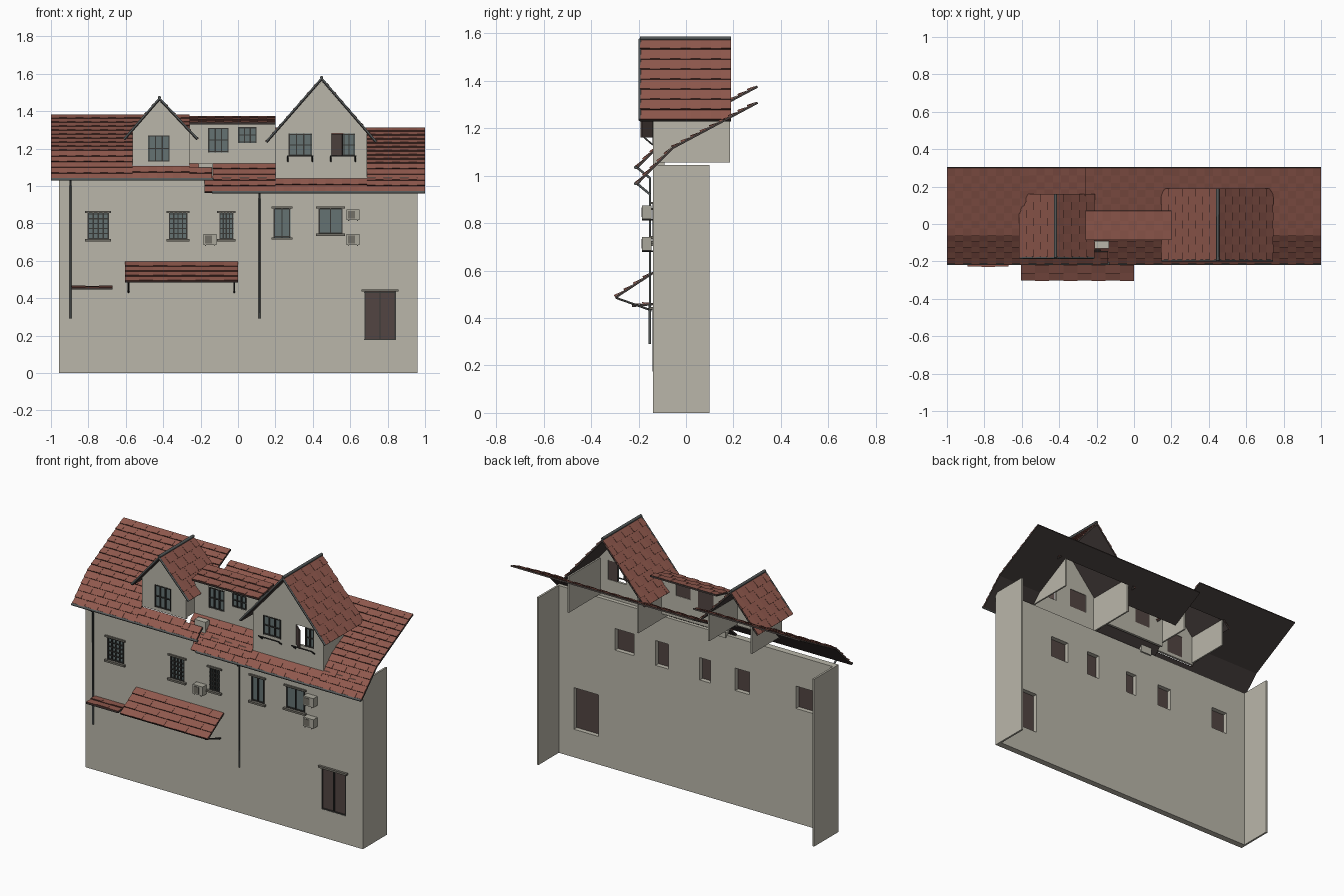
import bpy, bmesh
from mathutils import Vector as V

if "Cube" in bpy.data.objects:
    bpy.data.objects.remove(bpy.data.objects["Cube"])


def material(name, r, g, b):
    m = bpy.data.materials.new(name)
    m.use_nodes = True
    m.diffuse_color = (r, g, b, 1)
    m.node_tree.nodes["Principled BSDF"].inputs["Base Color"].default_value = (r, g, b, 1)
    return m


PLASTER = material("plaster", .49, .47, .40)
TILE = material("roof tile", .28, .10, .075)
TILE_EDGE = material("tile edge", .09, .035, .028)
UNDERSIDE = material("roof underside", .055, .043, .04)
GLASS = material("window glass", .13, .17, .17)
METAL = material("dark metal", .04, .04, .037)
STONE = material("sill stone", .17, .16, .135)
WOOD = material("brown wood", .085, .06, .055)
GUTTER = material("gutter grey", .09, .10, .10)
UNIT = material("unit beige", .40, .39, .33)


def finish(name, bm, *mats):
    mesh = bpy.data.meshes.new(name)
    bm.to_mesh(mesh)
    bm.free()
    for m in mats:
        mesh.materials.append(m)
    ob = bpy.data.objects.new(name, mesh)
    bpy.context.collection.objects.link(ob)
    return ob


def add_box(bm, x0, x1, y0, y1, z0, z1):
    vs = bmesh.ops.create_cube(bm, size=1)["verts"]
    for v in vs:
        v.co = (x1 if v.co.x > 0 else x0, y1 if v.co.y > 0 else y0, z1 if v.co.z > 0 else z0)


def box(name, mat, *dims):
    bm = bmesh.new()
    add_box(bm, *dims)
    return finish(name, bm, mat)


def rod(name, mat, points, radius):
    curve = bpy.data.curves.new(name, "CURVE")
    curve.dimensions = "3D"
    curve.bevel_depth = radius
    curve.bevel_resolution = 1
    curve.use_fill_caps = True
    spline = curve.splines.new("POLY")
    spline.points.add(len(points) - 1)
    for p, co in zip(spline.points, points):
        p.co = (*co, 1)
    curve.materials.append(mat)
    ob = bpy.data.objects.new(name, curve)
    bpy.context.collection.objects.link(ob)


def wall(name, x0, x1, z0, z1, y, depth, holes, apex=None):
    """Upright panel with rectangular openings and an optional gable point."""
    xs = sorted({x0, x1, *(x for h in holes for x in h[:2])})
    zs = sorted({z0, z1, *(z for h in holes for z in h[2:4])})
    bm = bmesh.new()
    grid = {(x, z): bm.verts.new((x, y, z)) for x in xs for z in zs}
    for a, b in zip(xs, xs[1:]):
        for c, d in zip(zs, zs[1:]):
            mx, mz = (a + b) / 2, (c + d) / 2
            if not any(h[0] < mx < h[1] and h[2] < mz < h[3] for h in holes):
                bm.faces.new([grid[k] for k in ((a, c), (b, c), (b, d), (a, d))])
    if apex:
        bm.faces.new([grid[x, z1] for x in xs] + [bm.verts.new((apex[0], y, apex[1]))])
    out = bmesh.ops.extrude_face_region(bm, geom=bm.faces[:], use_keep_orig=True)["geom"]
    for v in out:
        if isinstance(v, bmesh.types.BMVert):
            v.co.y += depth
    bmesh.ops.recalc_face_normals(bm, faces=bm.faces[:])
    finish(name, bm, PLASTER)


def tiled(name, origin, u, v, pitch=.045, width=.045):
    """Sloping slab covered in overlapping tiles; u runs along the eave, v up the slope."""
    o, u, v = V(origin), V(u), V(v)
    n = u.cross(v).normalized()
    bm = bmesh.new()
    quad = [o, o + u, o + u + v, o + v]
    top = [bm.verts.new(p) for p in quad]
    low = [bm.verts.new(p - n * .009) for p in quad]
    faces = [bm.faces.new(low[::-1])]
    faces += [bm.faces.new((low[i], low[(i + 1) % 4], top[(i + 1) % 4], top[i])) for i in range(4)]
    for f in faces:
        f.material_index = 2
    rows, cols = max(1, round(v.length / pitch)), max(1, round(u.length / width))
    for r in range(rows):
        for c in range(cols):
            h = n * (.008 if (c + r) % 2 else .005)
            a, b = o + u * (c / cols) + v * (r / rows), o + u * ((c + 1) / cols) + v * (r / rows)
            up = v / rows + n * .001
            pts = [bm.verts.new(p) for p in (a, b, a + h, b + h, b + up, a + up)]
            for ids, mi in (((2, 3, 4, 5), 0), ((0, 1, 3, 2), 1), ((0, 2, 5), 0), ((1, 4, 3), 0)):
                bm.faces.new([pts[i] for i in ids]).material_index = mi
    finish(name, bm, TILE, TILE_EDGE, UNDERSIDE)


def window(name, x0, x1, z0, z1, y, bars=(1, 2), sill=True, pane=GLASS):
    """Glazed opening: pane, wooden back, frame with bars, sill and lintel."""
    box(name + "_pane", pane, x0, x1, y + .006, y + .009, z0, z1)
    box(name + "_back", WOOD, x0, x1, y + .009, y + .012, z0, z1)
    bm = bmesh.new()
    t = .004
    for i in range(bars[0] + 2):
        x = x0 + t + (x1 - x0 - 2 * t) * i / (bars[0] + 1)
        add_box(bm, x - t * .8, x + t * .8, y - .002, y + .007, z0, z1)
    for i in range(bars[1] + 2):
        z = z0 + t + (z1 - z0 - 2 * t) * i / (bars[1] + 1)
        add_box(bm, x0, x1, y - .001, y + .007, z - t * .7, z + t * .7)
    finish(name + "_frame", bm, METAL)
    if sill:
        box(name + "_sill", STONE, x0 - .012, x1 + .012, y - .016, y + .002, z0 - .012, z0)
        box(name + "_lintel", STONE, x0 - .012, x1 + .012, y - .01, y + .002, z1, z1 + .01)


# Main wall, open at the back, with side returns
Y = -.14
grilled = [(-.805, -.69, .715, .855), (-.37, -.27, .715, .855), (-.10, -.025, .715, .855)]
plain = [(.19, .28, .725, .88), (.43, .56, .745, .88)]
door = (.675, .845, .175, .435)
wall("front_wall", -.955, .96, 0, 1.045, Y, .04, grilled + plain + [door])
box("right_side_wall", PLASTER, -.956, -.944, Y, .10, 0, 1.045)
box("left_side_wall", PLASTER, .949, .961, Y, .10, 0, 1.045)
for i, w in enumerate(grilled):
    window(f"grilled_window_{i}", *w, Y, (3, 4))
for i, w in enumerate(plain):
    window(f"plain_window_{i}", *w, Y, (1, 0))
window("door", *door, Y, (1, 0), False, WOOD)
box("door_lintel", STONE, .66, .857, Y - .015, Y, .435, .447)

# Main roof in two levels, with openings under the dormers
EAVE, KINK, BACK = (-.21, .968), (-.06, 1.12), (.30, 1.312)


def roof_z(y):
    (a, b) = (EAVE, KINK) if y <= KINK[0] else (KINK, BACK)
    return a[1] + (b[1] - a[1]) * (y - a[0]) / (b[0] - a[0])


def roof_strip(name, x0, x1, y0, y1, lift):
    cuts = [y0] + ([KINK[0]] if y0 < KINK[0] < y1 else []) + [y1]
    for i, (a, b) in enumerate(zip(cuts, cuts[1:])):
        za, zb = roof_z(a) + lift, roof_z(b) + lift
        tiled(f"{name}_{i}", (x0, a, za), (x1 - x0, 0, 0), (0, b - a, zb - za))


F, B, HIGH = EAVE[0], BACK[0], .068
for name, x0, x1, y0, y1, lift in (
        ("high_roof_end", -1, -.565, F, B, HIGH), ("high_roof_eave", -.565, -.26, F, Y, HIGH),
        ("high_roof_back", -.565, -.26, .15, B, HIGH), ("high_roof_tip", -.26, -.14, F, -.15, HIGH),
        ("low_roof_eave", -.18, .2, F, KINK[0], 0), ("low_roof_valley", -.26, -.18, -.13, KINK[0], 0),
        ("low_roof_back", -.26, .2, .07, B, 0),
        ("low_roof_dormer_eave", .2, .69, F, Y, 0), ("low_roof_dormer_back", .2, .69, .18, B, 0),
        ("low_roof_end", .69, 1, F, B, 0)):
    roof_strip(name, x0, x1, y0, y1, lift)

# Gutters and downpipes
for name, x0, x1, z, px in (("high", -1, -.13, 1.035, -.895), ("low", -.14, 1, .967, .115)):
    rod(name + "_gutter", GUTTER, [(x0, -.212, z), (x1, -.212, z)], .008)
    rod(name + "_downpipe", GUTTER, [(px, -.207, z), (px, -.152, z - .045), (px, -.152, .29)], .006)


def gable_dormer(name, x0, x1, z0, zside, apex, eaves, zeave, y0, y1, holes):
    wall(name + "_front", x0, x1, z0, zside, Y, .015, holes, (apex[0], apex[1] - .015))
    for side, x in (("right", x0), ("left", x1 - .01)):
        box(f"{name}_{side}_cheek", PLASTER, x, x + .01, Y, y1 - .005, z0 + .01, zside)
    ax, az = apex
    for side, ex, d in (("right", eaves[0], 1), ("left", eaves[1], -1)):
        tiled(f"{name}_{side}_roof", (ex, y1 if d > 0 else y0, zeave), (0, (y0 - y1) * d, 0),
              (ax - ex, 0, az - zeave), .055)
        rod(f"{name}_{side}_verge", GUTTER, [(ex, y0, zeave), (ax, y0, az)], .006)
    rod(name + "_ridge", GUTTER, [(ax, y0, az + .005), (ax, y1, az + .005)], .009)


# Small and large gabled dormers
small_pane = (-.48, -.365, 1.13, 1.27)
gable_dormer("small_dormer", -.565, -.26, 1.11, 1.295, (-.42, 1.468), (-.61, -.215), 1.25,
             -.18, .16, [small_pane])
window("small_dormer_window", *small_pane, Y, (2, 1), False)
large_panes = [(.27, .395, 1.16, 1.28), (.50, .625, 1.16, 1.28)]
gable_dormer("large_dormer", .20, .69, 1.045, 1.28, (.447, 1.575), (.15, .74), 1.235,
             -.195, .19, large_panes)
window("large_dormer_window", *large_panes[0], Y, (2, 1), False)
window("large_dormer_fixed_sash", .562, .625, 1.16, 1.28, Y, (1, 1), False)
sash = box("open_sash", WOOD, 0, .075, -.004, .004, 1.162, 1.278)
sash.location = (.502, Y, 0)
sash.rotation_euler.z = -.7
for i, (x0, x1, z0, z1) in enumerate(large_panes):
    rod(f"window_rail_{i}", METAL, [(x0 - .008, -.175, 1.16), (x1 + .008, -.175, 1.16)], .004)
    for x in (x0 - .003, x1 + .003):
        rod(f"rail_bracket_{i}", METAL, [(x, -.175, 1.16), (x, -.14, 1.13)], .004)

# Shed dormer between the gables
shed_panes = [(-.16, -.05, 1.18, 1.31), (0, .10, 1.23, 1.315)]
wall("shed_dormer_front", -.26, .20, 1.09, 1.345, KINK[0], .015, shed_panes)
for i, w in enumerate(shed_panes):
    window(f"shed_window_{i}", *w, KINK[0], (2, 1), False)
tiled("shed_roof", (-.26, -.085, 1.338), (.46, 0, 0), (0, .155, .036), .06)
box("valley_curb", PLASTER, -.21, -.135, -.13, -.09, 1.03, 1.12)

# Awnings over the ground floor
tiled("long_awning", (-.605, -.30, .49), (.605, 0, 0), (0, .16, .105), .047, .075)
for x in (-.585, -.02):
    rod("awning_strut", METAL, [(x, -.295, .485), (x, -.145, .432)], .005)
tiled("short_awning", (-.89, -.228, .455), (.22, 0, 0), (0, .088, .008), .045, .075)

# Wall-mounted cooling units
for i, (x, z) in enumerate(((-.185, .685), (.58, .817), (.58, .685))):
    box(f"cooling_unit_{i}", UNIT, x, x + .07, -.185, -.145, z, z + .057)
    box(f"unit_grille_{i}", STONE, x + .008, x + .045, -.188, -.185, z + .008, z + .049)
    for dx in (.012, .058):
        rod(f"unit_bracket_{i}", METAL, [(x + dx, -.185, z - .003), (x + dx, Y, z - .003)], .003)
